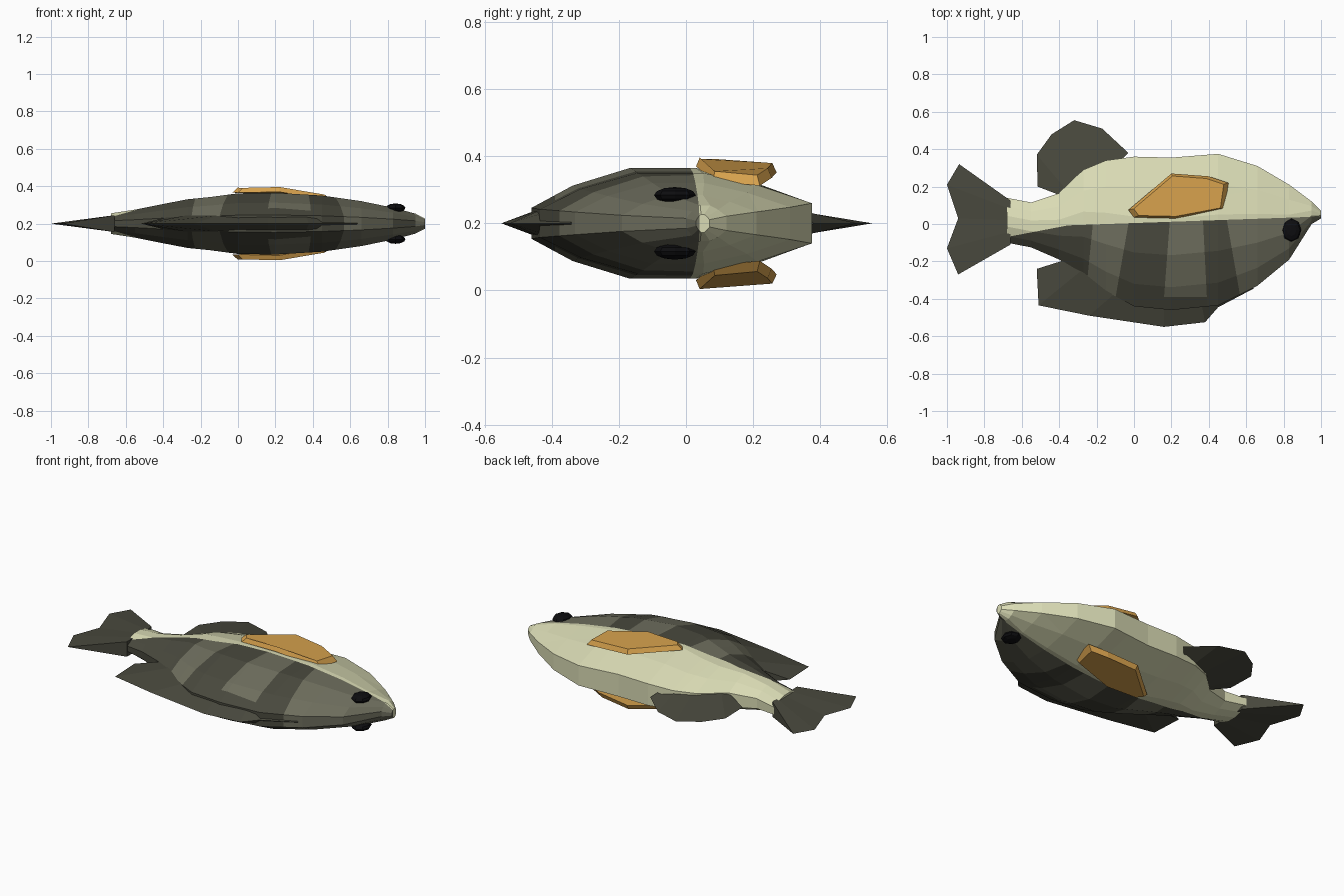
import bpy, bmesh
from mathutils import Vector

if "Cube" in bpy.data.objects:
    bpy.data.objects.remove(bpy.data.objects["Cube"])

MID = 0.2  # height of the fish's plane of symmetry (it lies on its side)

def material(name, rgb):
    m = bpy.data.materials.new(name)
    m.diffuse_color = (*rgb, 1)
    m.use_nodes = True
    m.node_tree.nodes["Principled BSDF"].inputs["Base Color"].default_value = m.diffuse_color
    return m

DARK = material("dark_olive", (0.066, 0.066, 0.047))
OLIVE = material("olive", (0.155, 0.155, 0.11))
CREAM = material("cream", (0.70, 0.71, 0.46))
GOLD = material("gold", (0.68, 0.36, 0.075))
BLACK = material("black", (0.004, 0.004, 0.005))

def finish(bm, name, mats):
    bmesh.ops.recalc_face_normals(bm, faces=bm.faces[:])
    me = bpy.data.meshes.new(name)
    bm.to_mesh(me)
    bm.free()
    for m in mats:
        me.materials.append(m)
    ob = bpy.data.objects.new(name, me)
    bpy.context.collection.objects.link(ob)
    return ob

# Body: lofted sections (x, back edge y, belly edge y, half thickness)
SECTIONS = [(1.0, .03, .07, .027), (.95, 0, .12, .053), (.83, -.19, .21, .085),
            (.66, -.33, .31, .12), (.45, -.435, .375, .15), (.2, -.46, .355, .165),
            (0, -.44, .36, .162), (-.15, -.36, .34, .142), (-.27, -.27, .29, .13),
            (-.4, -.19, .165, .105), (-.55, -.125, .115, .075), (-.68, -.10, .14, .055)]
HALF = [(0, .28), (.15, .68), (.36, 1), (.6, 1), (.8, .76), (1, .4)]
RING = HALF + [(t, -w) for t, w in reversed(HALF)]

bm = bmesh.new()
rings = [[bm.verts.new((x, a + (b - a) * t, MID + w * k)) for t, k in RING]
         for x, a, b, w in SECTIONS]
n = len(RING)
for r, s in zip(rings, rings[1:]):
    for i in range(n):
        bm.faces.new((r[i], r[(i + 1) % n], s[(i + 1) % n], s[i]))
bm.faces.new(rings[0])
bm.faces.new(rings[-1])

# Cut the colour borders: belly line in two slopes, slanted stripes, dark back
def belly(x):
    return min(.005 + .035 * x, -.007 + .19 * (x + .35))

STRIPES = [(-.22, -.26), (-.03, -.10), (.19, .16), (.37, .39), (.50, .57)]  # x at y=0, y=-0.4

def cut(co, no):
    bmesh.ops.bisect_plane(bm, geom=bm.verts[:] + bm.edges[:] + bm.faces[:],
                           plane_co=co, plane_no=no)

cut((0, .005, 0), (-.035, 1, 0))
cut((-.35, -.007, 0), (-.19, 1, 0))
cut((0, -.39, 0), (0, 1, 0))
for x0, x1 in STRIPES:
    cut((x0, 0, 0), (.4, x1 - x0, 0))

for f in bm.faces:
    c = f.calc_center_median()
    band = sum(c.x > x0 + (x1 - x0) * c.y / -.4 for x0, x1 in STRIPES)
    if c.y > belly(c.x):
        f.material_index = 2
    elif band == 5 or (band in (1, 3) and c.y > -.39):
        f.material_index = 1
    else:
        f.material_index = 0
finish(bm, "body", [DARK, OLIVE, CREAM])

# Wedge fins: thick at the base, sharp at the rim
def wedge_fin(name, base, rim, h):
    bm = bmesh.new()
    edge = [bm.verts.new((x, y, MID)) for x, y in rim]
    up, down = ([bm.verts.new((x, y, MID + s * h)) for x, y in base] for s in (1, -1))
    for i in range(len(rim) - 1):
        for side in (up, down):
            bm.faces.new((side[i], side[i + 1], edge[i + 1], edge[i]))
        bm.faces.new((up[i], up[i + 1], down[i + 1], down[i]))
    for i in (0, -1):
        bm.faces.new((up[i], down[i], edge[i]))
    finish(bm, name, [DARK])

wedge_fin("back_fin",
          [(.6, -.3), (.45, -.38), (.36, -.42), (.16, -.43), (-.1, -.37), (-.27, -.24), (-.33, -.18)],
          [(.64, -.345), (.45, -.445), (.38, -.525), (.16, -.55), (-.24, -.49), (-.51, -.435), (-.52, -.24)],
          .045)
wedge_fin("belly_fin",
          [(-.36, .14), (-.36, .18), (-.3, .25), (-.24, .28), (-.15, .31), (-.08, .33)],
          [(-.515, .2), (-.52, .37), (-.44, .48), (-.32, .555), (-.17, .51), (-.03, .38)],
          .045)
wedge_fin("tail_fin",
          [(-.66, .125), (-.66, .08), (-.66, .02), (-.66, -.04), (-.66, -.11)],
          [(-.935, .32), (-1, .21), (-.94, .03), (-1, -.13), (-.94, -.27)],
          .045)

# Side fins (thin gold plates with a bevelled outer face) and eyes, on both sides
FIN = [(-.03, .075, .366), (.2, .27, .352), (.4, .255, .335), (.505, .22, .312),
       (.485, .08, .325), (.22, .03, .37), (0, .035, .365)]
for side, label in ((1, "upper"), (-1, "lower")):
    bm = bmesh.new()
    mid = sum((Vector(p) for p in FIN), Vector()) / len(FIN)
    low = [bm.verts.new((x, y, MID + side * (z - MID))) for x, y, z in FIN]
    top = []
    for p in FIN:
        q = Vector(p).lerp(mid, .1)
        top.append(bm.verts.new((q.x, q.y, MID + side * (q.z + .028 - MID))))
    for i in range(len(FIN)):
        j = (i + 1) % len(FIN)
        bm.faces.new((low[i], low[j], top[j], top[i]))
    bm.faces.new(low)
    bm.faces.new(top)
    finish(bm, label + "_side_fin", [GOLD])

    bm = bmesh.new()
    bmesh.ops.create_uvsphere(bm, u_segments=8, v_segments=6, radius=1)
    bmesh.ops.scale(bm, vec=(.053, .062, .024), verts=bm.verts[:])
    bmesh.ops.translate(bm, vec=(.842, -.033, MID + side * .084), verts=bm.verts[:])
    finish(bm, label + "_eye", [BLACK])
